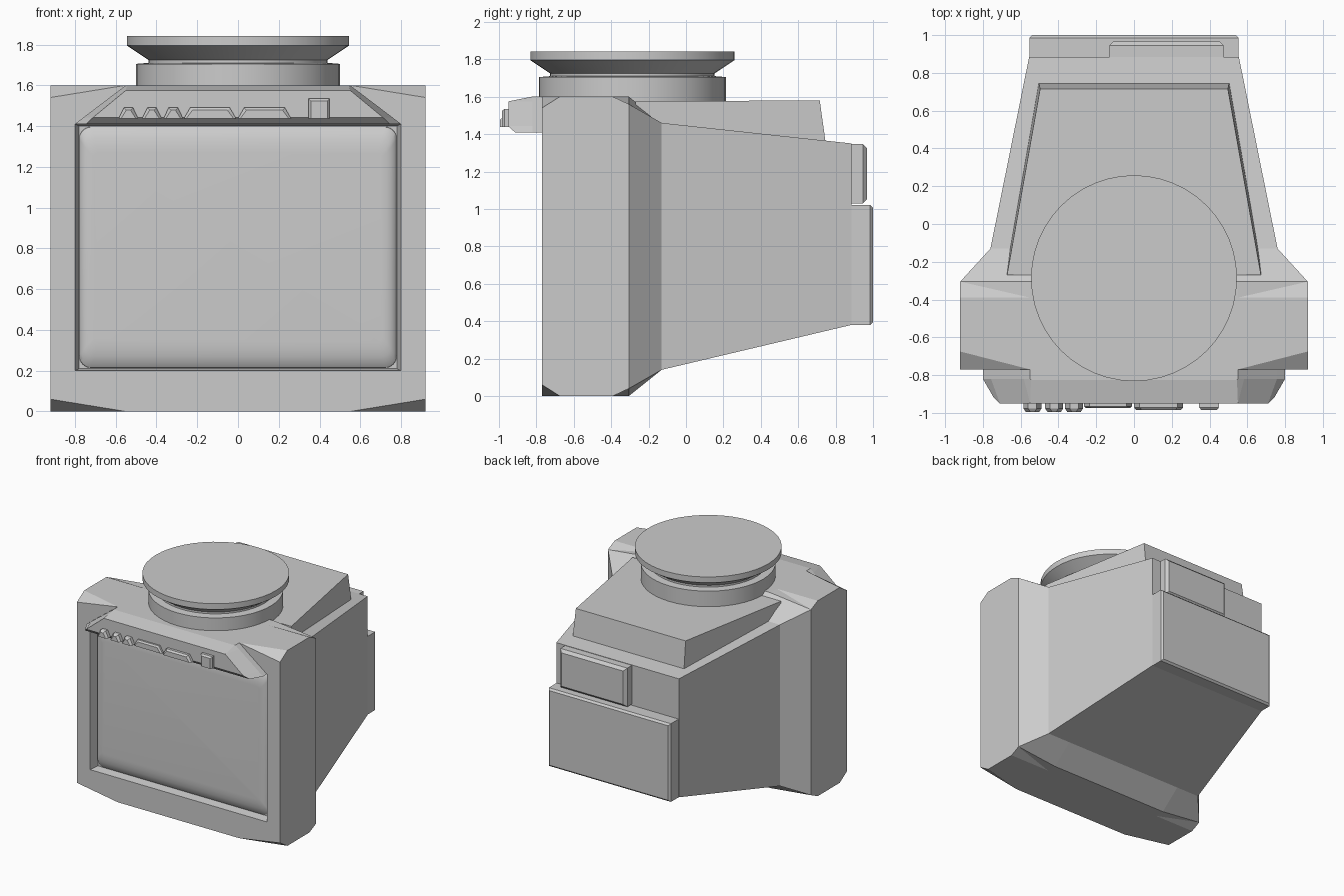
import bpy, bmesh, math

if "Cube" in bpy.data.objects:
    bpy.data.objects.remove(bpy.data.objects["Cube"], do_unlink=True)

GREY = (0.6, 0.6, 0.6, 1)
mat = bpy.data.materials.new("plain_grey")
mat.use_nodes = True
mat.diffuse_color = GREY
mat.node_tree.nodes["Principled BSDF"].inputs["Base Color"].default_value = GREY


def loft(name, rings, smooth=False):
    """Skin a list of equal-length point rings and cap both ends."""
    bm = bmesh.new()
    rows = [[bm.verts.new(p) for p in ring] for ring in rings]
    n = len(rows[0])
    for a, b in zip(rows, rows[1:]):
        for i in range(n):
            j = (i + 1) % n
            bm.faces.new((a[i], a[j], b[j], b[i]))
    bm.faces.new(rows[0])
    bm.faces.new(rows[-1])
    bmesh.ops.remove_doubles(bm, verts=bm.verts, dist=0.0001)
    bmesh.ops.recalc_face_normals(bm, faces=bm.faces)
    mesh = bpy.data.meshes.new(name)
    bm.to_mesh(mesh)
    bm.free()
    mesh.materials.append(mat)
    obj = bpy.data.objects.new(name, mesh)
    bpy.context.collection.objects.link(obj)
    if smooth:
        bpy.ops.object.select_all(action="DESELECT")
        obj.select_set(True)
        bpy.context.view_layer.objects.active = obj
        bpy.ops.object.shade_smooth_by_angle(angle=math.radians(40))
    return obj


def mirrored(right):
    """Close a right-hand half outline with its mirror image."""
    return right + [(-x, y, z) for x, y, z in reversed(right)]


def shell_ring(y, y_mid, hx, z0, z1, cut=0.0, k=0.55):
    """Rectangle with trimmed corners; its middle points may sit at another depth."""
    return mirrored([(k, y_mid, z0), (hx, y, z0 + cut), (hx, y, z1 - cut), (k, y_mid, z1)])


def rect(y, x0, x1, z0, z1):
    return [(x0, y, z0), (x1, y, z0), (x1, y, z1), (x0, y, z1)]


def rounded_rect(y, hx, hz, zc, r, steps=6):
    pts = []
    for q, (sx, sz) in enumerate([(1, 1), (-1, 1), (-1, -1), (1, -1)]):
        for i in range(steps + 1):
            a = (q + i / steps) * math.pi / 2
            pts.append((sx * (hx - r) + r * math.cos(a), y,
                        zc + sz * (hz - r) + r * math.sin(a)))
    return pts


# Casing: recessed opening, front frame with faceted corners, tapering rear body
loft("monitor_casing", [
    shell_ring(-0.70, -0.70, 0.78, 0.21, 1.40),
    shell_ring(-0.77, -0.77, 0.80, 0.20, 1.41),
    shell_ring(-0.77, -0.77, 0.92, 0, 1.6, 0.06),
    shell_ring(-0.675, -0.77, 0.92, 0, 1.6),
    shell_ring(-0.39, -0.39, 0.92, 0, 1.6),
    shell_ring(-0.305, -0.39, 0.92, 0, 1.6, 0.04),
    shell_ring(-0.305, -0.305, 0.92, 0, 1.6, 0.04),
    shell_ring(-0.13, -0.13, 0.76, 0.14, 1.46),
    shell_ring(0.885, 0.885, 0.555, 0.38, 1.35, k=0.5),
])

# Bulging screen, curving away more at top and bottom than at the sides
profile = [(-0.68, 0, 0), (-0.708, 0.002, 0.005), (-0.722, 0.012, 0.025),
           (-0.733, 0.03, 0.06), (-0.739, 0.05, 0.095), (-0.741, 0.075, 0.13)]
loft("screen", [rounded_rect(y, 0.78 - dx, 0.595 - dz, 0.805, 0.06 - dx / 2)
                for y, dx, dz in profile], smooth=True)


# Overhanging control hood, stacked from its underside to its top
def hood_ring(z, w_back, w_front, y_front):
    return mirrored([(w_back, -0.76, z), (w_back, -0.82, z), (w_front, y_front, z)])


loft("control_hood", [
    hood_ring(1.41, 0.80, 0.745, -0.915),
    hood_ring(1.443, 0.757, 0.71, -0.95),
    hood_ring(1.575, 0.583, 0.55, -0.95),
    hood_ring(1.6, 0.55, 0.545, -0.825),
])

# Buttons along the hood: left, right, top, protrusion, taper
buttons = [(-0.585, -0.49, 1.49, 0.045, 0.025), (-0.47, -0.375, 1.49, 0.045, 0.025),
           (-0.365, -0.27, 1.49, 0.045, 0.025), (-0.265, -0.01, 1.49, 0.025, 0.03),
           (0.0, 0.26, 1.49, 0.035, 0.03), (0.345, 0.45, 1.535, 0.035, 0.0)]
for x0, x1, top, out, taper in buttons:
    rings = []
    for y, d in [(-0.93, 0), (-0.95 - out * 0.6, 0), (-0.95 - out, 0.012)]:
        rings.append(rect(y, x0 + d, x1 - d, 1.438, top - d))
        for i, side in [(2, -1), (3, 1)]:
            x, _, z = rings[-1][i]
            rings[-1][i] = (x + side * taper, y, z)
    loft("control_button", rings)

# Raised platform on top of the rear body
loft("top_platform", [
    [(-0.69, -0.27, 1.33), (0.69, -0.27, 1.33), (0.505, 0.75, 1.33), (-0.505, 0.75, 1.33)],
    [(-0.672, -0.27, 1.576), (0.672, -0.27, 1.576), (0.497, 0.715, 1.58), (-0.497, 0.715, 1.58)],
])


# Round swivel stand
def circle(r, z, n=48):
    return [(r * math.cos(2 * math.pi * i / n), -0.287 + r * math.sin(2 * math.pi * i / n), z)
            for i in range(n)]


loft("swivel_stand", [circle(r, z) for r, z in [
    (0.5, 1.56), (0.5, 1.705), (0.44, 1.71), (0.44, 1.725),
    (0.545, 1.795), (0.545, 1.842)]], smooth=True)


# Rear plates with chamfered outer edges
def plate(name, x0, x1, z0, z1, y1, c):
    loft(name, [rect(0.86, x0, x1, z0, z1), rect(y1 - c, x0, x1, z0, z1),
                rect(y1, x0 + c, x1 - c, z0 + c, z1 - c)])


plate("rear_panel", -0.553, 0.553, 0.38, 1.02, 1.0, 0.015)
plate("rear_socket_box", -0.13, 0.475, 1.03, 1.347, 0.967, 0.022)
